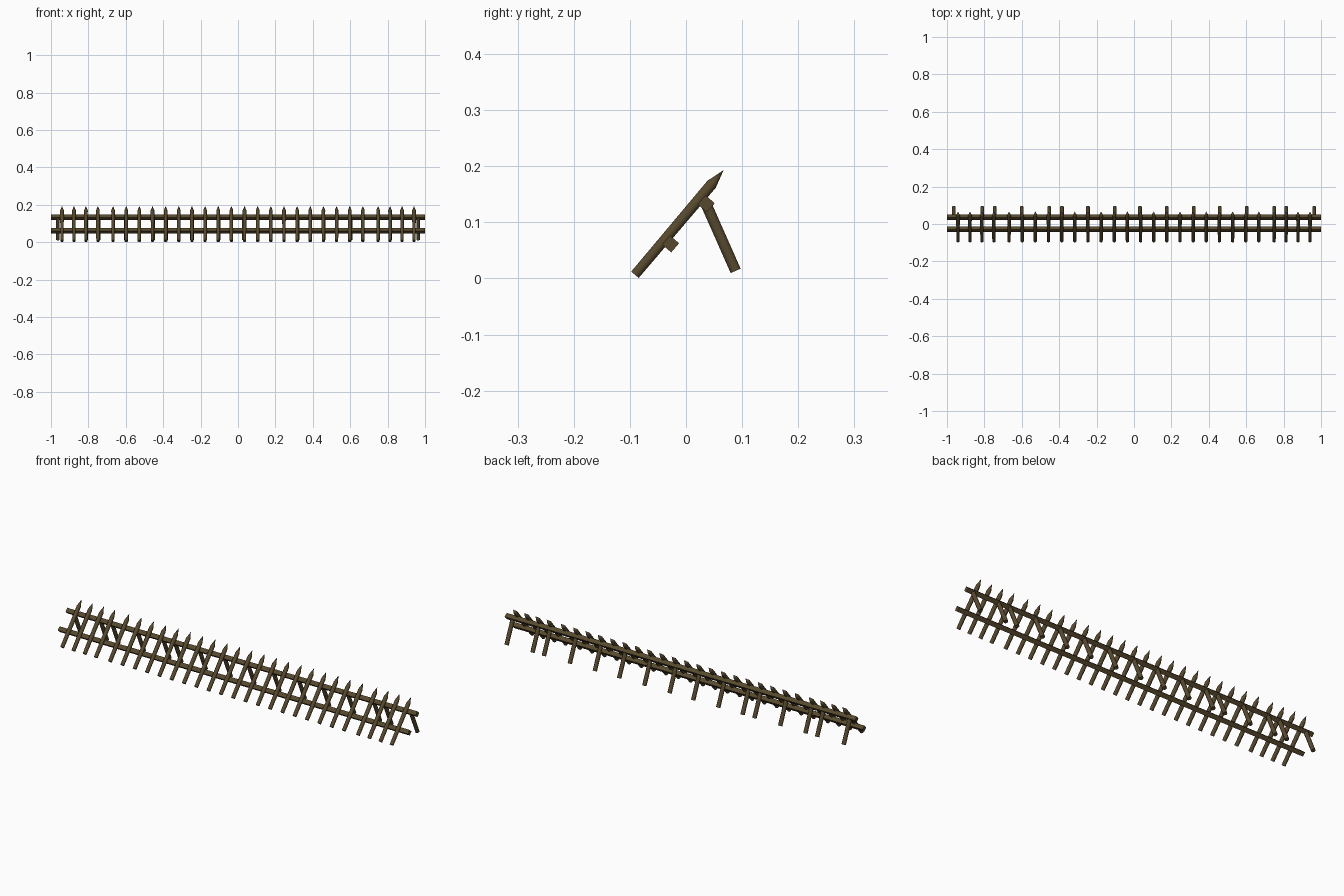
import bpy
import bmesh
from mathutils import Vector, Matrix

cube = bpy.data.objects.get("Cube")
if cube:
    bpy.data.objects.remove(cube, do_unlink=True)

wood = bpy.data.materials.new("dark_wood")
wood.use_nodes = True
wood.diffuse_color = (0.095, 0.066, 0.026, 1)
wood.node_tree.nodes["Principled BSDF"].inputs["Base Color"].default_value = wood.diffuse_color


def pole(name, start, end, r_start, r_end, sides=8, tip=0.0, roll=0.0):
    """Straight pole between two points, with an optional sharpened end."""
    start, end = Vector(start), Vector(end)
    axis = (end - start).normalized()
    across = Vector((1, 0, 0)) if abs(axis.x) < 0.5 else Vector((0, 1, 0))
    side = axis.cross(across).normalized()
    rings = [(start, r_start), (end - axis * tip, r_end)]
    bm = bmesh.new()
    loops = []
    for centre, radius in rings:
        loop = []
        for i in range(sides):
            turn = Matrix.Rotation(roll + 6.28319 * (i + 0.5) / sides, 3, axis)
            loop.append(bm.verts.new(centre + turn @ side * radius))
        loops.append(loop)
    low, high = loops
    point = bm.verts.new(end) if tip else None
    for i in range(sides):
        j = (i + 1) % sides
        bm.faces.new((low[i], low[j], high[j], high[i]))
        if tip:
            bm.faces.new((high[i], high[j], point))
    bm.faces.new(low)
    if not tip:
        bm.faces.new(high)
    bmesh.ops.recalc_face_normals(bm, faces=bm.faces)
    mesh = bpy.data.meshes.new(name)
    bm.to_mesh(mesh)
    bm.free()
    mesh.materials.append(wood)
    obj = bpy.data.objects.new(name, mesh)
    bpy.context.collection.objects.link(obj)
    if sides > 4:
        bpy.context.view_layer.objects.active = obj
        obj.select_set(True)
        bpy.ops.object.shade_smooth_by_angle(angle=0.9)
        obj.select_set(False)
    return obj


# Two square rails, turned to lie flat against the leaning stakes
for name, y, z in (("lower_rail", -0.0275, 0.0615), ("upper_rail", 0.036, 0.133)):
    pole(name, (-1, y, z), (1, y, z), 0.0152, 0.0152, sides=4, roll=0.86)

# Leaning sharpened stakes: even in the middle, closer together at both ends
stake_x = [-0.668 + 0.0703 * i for i in range(20)]
for i in range(4):
    stake_x += [0.749 + 0.064 * i, -0.749 - 0.064 * i]
for x in sorted(stake_x):
    pole("stake", (x, -0.091, 0.0065), (x, 0.067, 0.193), 0.0095, 0.0105, tip=0.033)

# Rear support legs under the upper rail
leg_x = [-0.963, -0.811, -0.744, -0.6, -0.453, -0.385, -0.246, -0.103,
         0.032, 0.176, 0.32, 0.459, 0.602, 0.75, 0.815, 0.963]
for x in leg_x:
    pole("support_leg", (x, 0.0885, 0.0135), (x, 0.036, 0.132), 0.0105, 0.0105)
